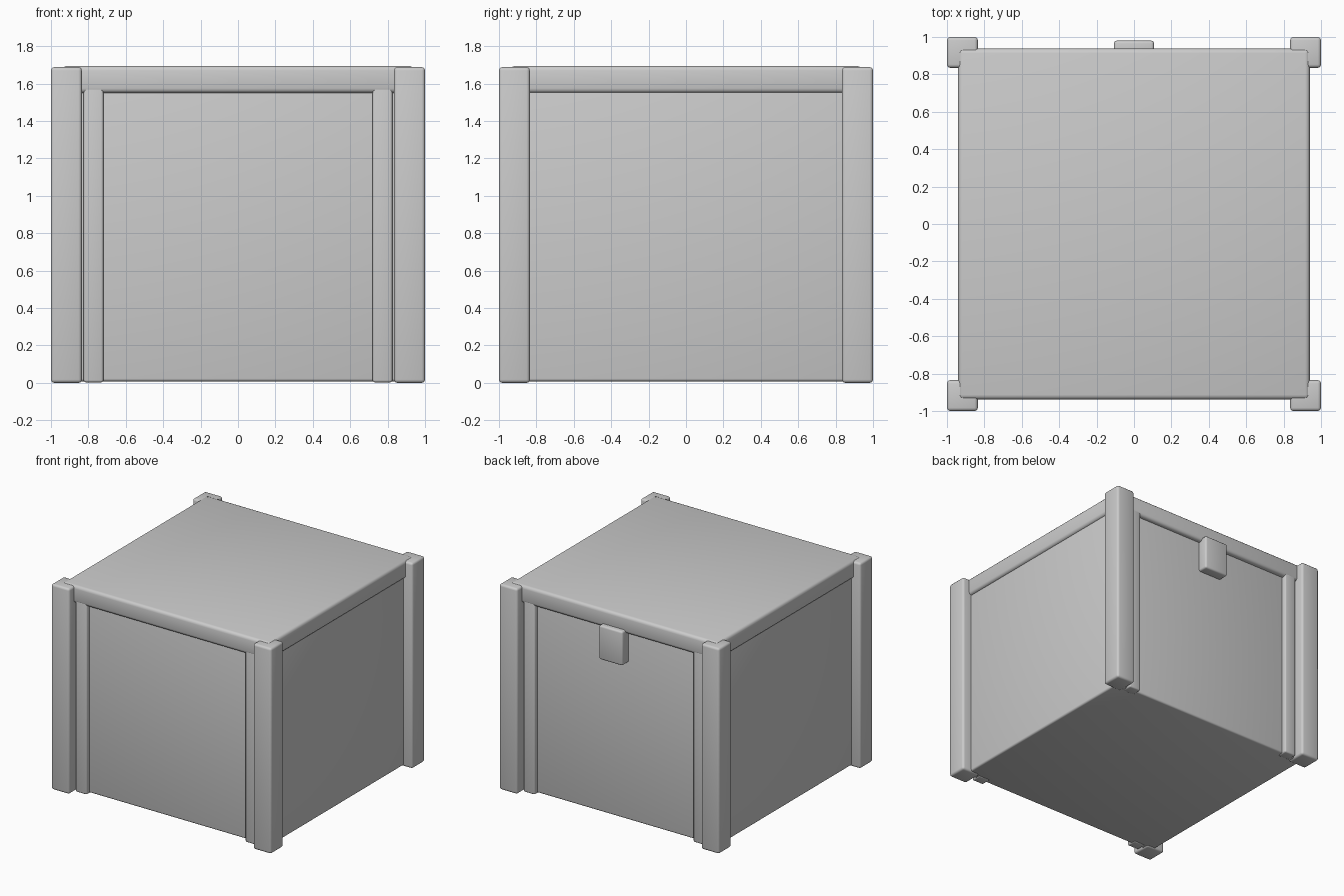
import bpy

if "Cube" in bpy.data.objects:
    bpy.data.objects.remove(bpy.data.objects["Cube"])

# single grey material
grey = bpy.data.materials.new("plain_grey")
grey.diffuse_color = (0.6, 0.6, 0.6, 1.0)
grey.use_nodes = True
grey.node_tree.nodes["Principled BSDF"].inputs["Base Color"].default_value = grey.diffuse_color


def box(name, x, y, z, bevel):
    """Rounded box from (min, max) ranges on each axis."""
    bpy.ops.mesh.primitive_cube_add(
        size=1, location=[(a + b) / 2 for a, b in (x, y, z)])
    ob = bpy.context.object
    ob.name = name
    ob.scale = [b - a for a, b in (x, y, z)]
    bpy.ops.object.transform_apply(location=False, rotation=False, scale=True)
    mod = ob.modifiers.new("rounding", 'BEVEL')
    mod.width = bevel
    mod.segments = 3
    bpy.ops.object.modifier_apply(modifier=mod.name)
    bpy.ops.object.shade_smooth_by_angle(angle=0.7)
    ob.data.materials.append(grey)
    return ob


def span(a, b, sign):
    return tuple(sorted((a * sign, b * sign)))


# main body with the recessed panels
box("body_panels", (-0.92, 0.92), (-0.90, 0.90), (0.008, 1.62), 0.015)

# top slab with a rim standing proud of the panels
box("top_rim", (-0.94, 0.94), (-0.938, 0.938), (1.55, 1.695), 0.025)

for sx, side in ((-1, "left"), (1, "right")):
    for sy, end in ((-1, "front"), (1, "back")):
        # square corner posts
        box(f"{end}_{side}_post", span(0.835, 1.0, sx), span(0.835, 1.0, sy),
            (0.0, 1.688), 0.018)
        # narrow stiles beside the posts on front and back
        box(f"{end}_{side}_stile", span(0.72, 0.825, sx), span(0.85, 0.936, sy),
            (0.003, 1.6), 0.012)

# small latch on the back
box("back_latch", (-0.107, 0.107), (0.88, 0.98), (1.30, 1.58), 0.015)
